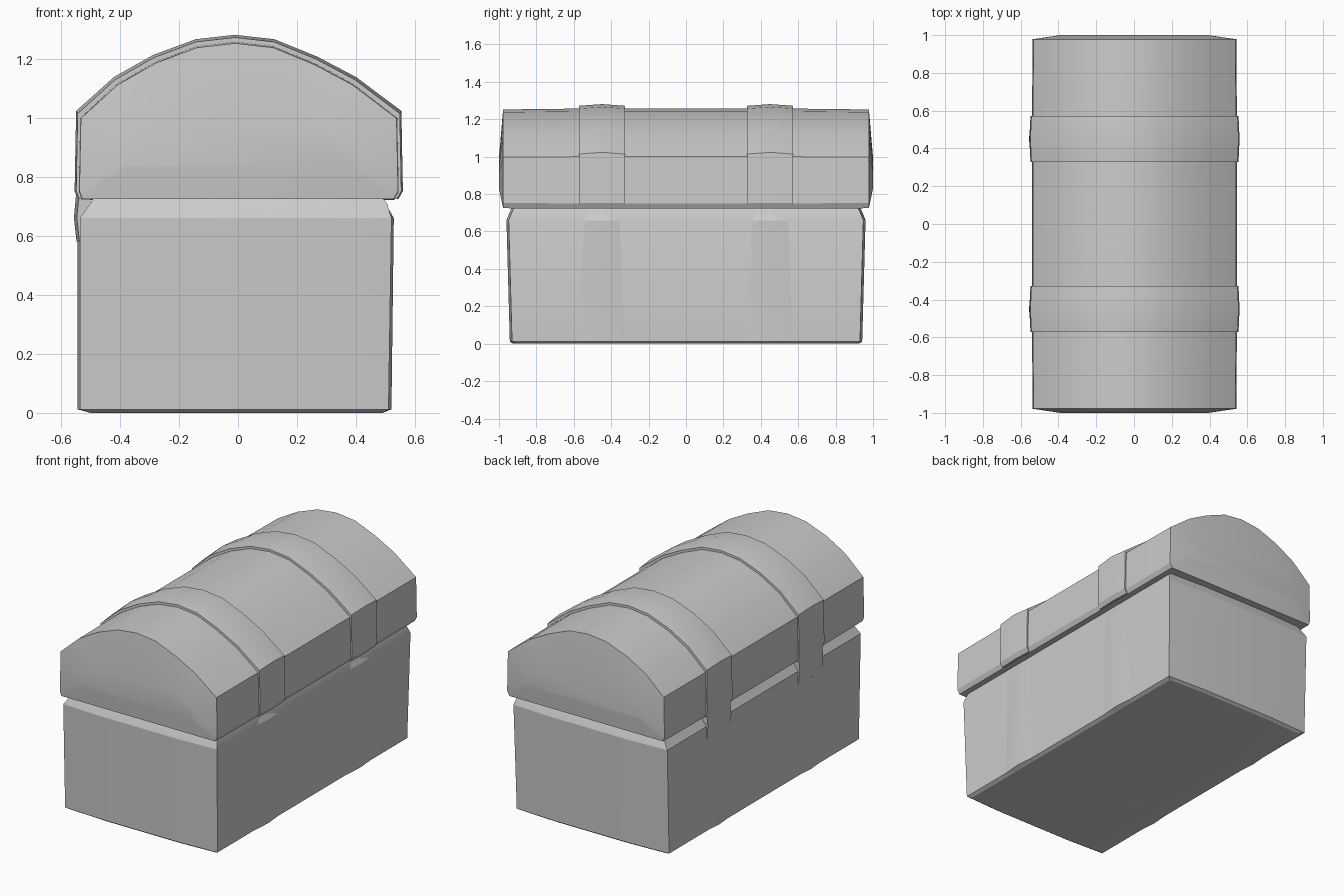
import bpy, bmesh
from math import radians

if "Cube" in bpy.data.objects:
    bpy.data.objects.remove(bpy.data.objects["Cube"])


def loft(name, rings):
    """Skin a list of equal-length closed rings and cap both ends."""
    bm = bmesh.new()
    rows = [[bm.verts.new(p) for p in ring] for ring in rings]
    n = len(rows[0])
    for a, b in zip(rows, rows[1:]):
        for i in range(n):
            j = (i + 1) % n
            bm.faces.new((a[i], a[j], b[j], b[i]))
    bm.faces.new(rows[0])
    bm.faces.new(rows[-1])
    bmesh.ops.recalc_face_normals(bm, faces=bm.faces)
    mesh = bpy.data.meshes.new(name)
    bm.to_mesh(mesh)
    bm.free()
    obj = bpy.data.objects.new(name, mesh)
    bpy.context.collection.objects.link(obj)
    bpy.ops.object.select_all(action='DESELECT')
    bpy.context.view_layer.objects.active = obj
    obj.select_set(True)
    bpy.ops.object.shade_smooth_by_angle(angle=radians(22))
    return obj


# Chest body: stacked rectangles with slightly bowed ends and a chamfered rim
def body_ring(z, x0, x1, y):
    xm = (x0 + x1) / 2
    w = (x1 - x0) * 0.25
    front = [(x0, -y + 0.012), (xm - w, -y), (xm + w, -y), (x1, -y + 0.012)]
    back = [(x, -yy) for x, yy in reversed(front)]
    return [(x, yy, z) for x, yy in front + back]


loft("chest_body", [body_ring(0.0, -0.50, 0.49, 0.925),
                    body_ring(0.012, -0.535, 0.51, 0.942),
                    body_ring(0.66, -0.535, 0.52, 0.96),
                    body_ring(0.71, -0.50, 0.505, 0.94),
                    body_ring(0.728, -0.49, 0.49, 0.93)])

# Lid: arched profile run along y, with softly bulged ends
arch = [(-0.53, 0.722), (-0.54, 0.75), (-0.535, 1.0), (-0.41, 1.115), (-0.28, 1.19),
        (-0.14, 1.243), (-0.01, 1.258), (0.12, 1.243), (0.26, 1.185), (0.39, 1.115),
        (0.54, 1.0), (0.545, 0.75), (0.53, 0.722)]


def lid_ring(y, sx=1.0, sz=1.0, zc=0.88):
    return [(x * sx, y, zc + (z - zc) * sz) for x, z in arch]


loft("lid", [lid_ring(-1.0, 0.72, 0.3), lid_ring(-0.978, 0.995, 0.985),
             lid_ring(-0.5), lid_ring(0.5),
             lid_ring(0.978, 0.995, 0.985), lid_ring(1.0, 0.72, 0.3)])


# Raised lid straps: the same arch, pushed outwards and crowned in the middle
def strap_ring(y, grow):
    ring = []
    for x, z in arch:
        up = grow if z > 0.9 else 0.002
        ring.append((x * (1 + grow * 1.1), y, z + up))
    return ring


for side, label in ((-1, "front"), (1, "back")):
    yc = 0.45 * side
    loft(label + "_lid_strap", [strap_ring(yc - 0.123, 0.014), strap_ring(yc, 0.023),
                                strap_ring(yc + 0.123, 0.014)])

    # Shallow straps around the body, barely proud of the walls
    rows = []
    for dy, g in ((-0.12, -0.002), (0, 0.008), (0.12, -0.002)):
        rows.append([(x, yc + dy, z) for x, z in (
            (-0.50, 0.0), (-0.535 - g, 0.012), (-0.535 - g, 0.66), (-0.50, 0.71),
            (0.50, 0.71), (0.52 + g, 0.66), (0.512 + g, 0.012), (0.49, 0.0))])
    loft(label + "_body_strap", rows)

    # Hinge plates bridging body and lid on the left wall
    rows = []
    for dy, g in ((-0.115, 0.0), (0, 0.01), (0.115, 0.0)):
        rows.append([(x, yc + dy, z) for x, z in (
            (-0.50, 0.58), (-0.537 - g, 0.58), (-0.546 - g, 0.66),
            (-0.537 - g, 0.76), (-0.50, 0.76))])
    loft(label + "_hinge", rows)
